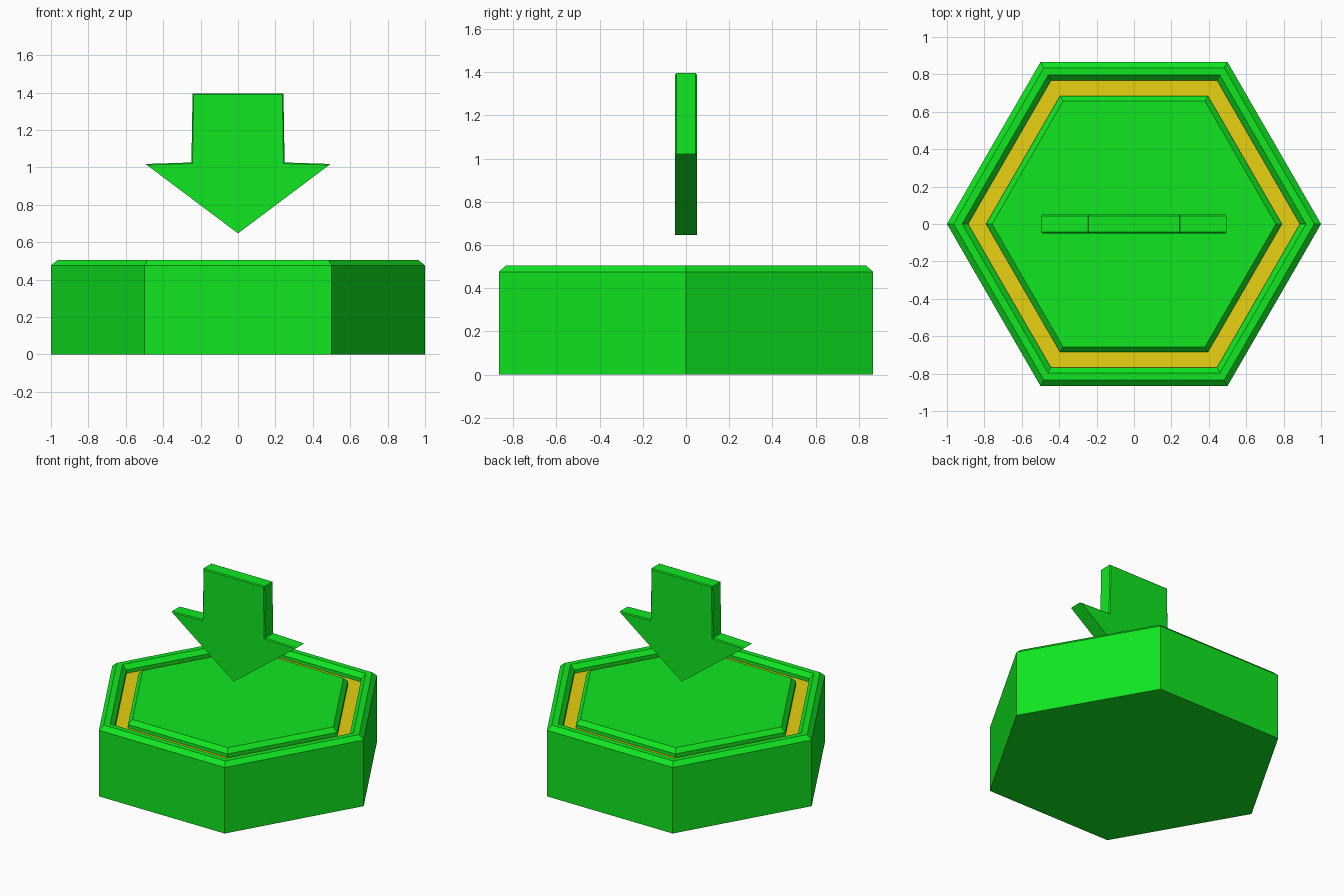
import bpy, bmesh
from math import sin, cos, pi

if "Cube" in bpy.data.objects:
    bpy.data.objects.remove(bpy.data.objects["Cube"])


def material(name, rgb):
    m = bpy.data.materials.new(name)
    m.diffuse_color = (*rgb, 1)
    m.use_nodes = True
    m.node_tree.nodes["Principled BSDF"].inputs["Base Color"].default_value = m.diffuse_color
    return m


green = material("green", (0.005, 0.8, 0.015))
yellow = material("yellow", (0.8, 0.64, 0.006))


def add_object(name, bm, mat, recalc=True):
    if recalc:
        bmesh.ops.recalc_face_normals(bm, faces=bm.faces)
    mesh = bpy.data.meshes.new(name)
    bm.to_mesh(mesh)
    bm.free()
    mesh.materials.append(mat)
    ob = bpy.data.objects.new(name, mesh)
    bpy.context.collection.objects.link(ob)
    return ob


def hex_loft(bm, profile, cap_first=False, cap_last=False):
    """Stack hexagon rings given as (apothem, z), from outside to inside."""
    rings = []
    for apothem, z in profile:
        r = apothem / cos(pi / 6)
        rings.append([bm.verts.new((r * cos(i * pi / 3), r * sin(i * pi / 3), z))
                      for i in range(6)])
    for a, b in zip(rings, rings[1:]):
        for i in range(6):
            j = (i + 1) % 6
            bm.faces.new((a[i], a[j], b[j], b[i]))
    if cap_first:
        bm.faces.new(rings[0][::-1])
    if cap_last:
        bm.faces.new(rings[-1])


TOP, EDGE, FLOOR = 0.505, 0.475, 0.45

# Hexagonal base: outer wall with chamfered rim, and the raised centre pad
bm = bmesh.new()
hex_loft(bm, [(0.866, 0), (0.866, EDGE), (0.835, TOP), (0.796, TOP),
              (0.768, EDGE), (0.768, FLOOR)], cap_first=True)
hex_loft(bm, [(0.685, FLOOR), (0.685, EDGE), (0.657, TOP)], cap_last=True)
add_object("hexagon_base", bm, green, recalc=False)

# Yellow floor of the groove
bm = bmesh.new()
hex_loft(bm, [(0.768, FLOOR), (0.685, FLOOR)])
add_object("groove_floor", bm, yellow, recalc=False)

# Floating arrow: mirrored half profile, extruded, with fine chamfers
half = [(0.243, 1.395), (0.249, 1.026), (0.495, 1.018)]
outline = half + [(0, 0.647)] + [(-x, z) for x, z in reversed(half)]
bm = bmesh.new()
front = bm.faces.new([bm.verts.new((x, -0.05, z)) for x, z in outline])
ext = bmesh.ops.extrude_face_region(bm, geom=[front])
back = [v for v in ext["geom"] if isinstance(v, bmesh.types.BMVert)]
bmesh.ops.translate(bm, verts=back, vec=(0, 0.1, 0))
bmesh.ops.recalc_face_normals(bm, faces=bm.faces)
edges = [e for e in bm.edges
         if abs(e.verts[0].co.y - e.verts[1].co.y) < 1e-4
         and min(v.co.z for v in e.verts) > 1]
bmesh.ops.bevel(bm, geom=edges, offset=0.006, segments=1, affect='EDGES')
add_object("down_arrow", bm, green)
